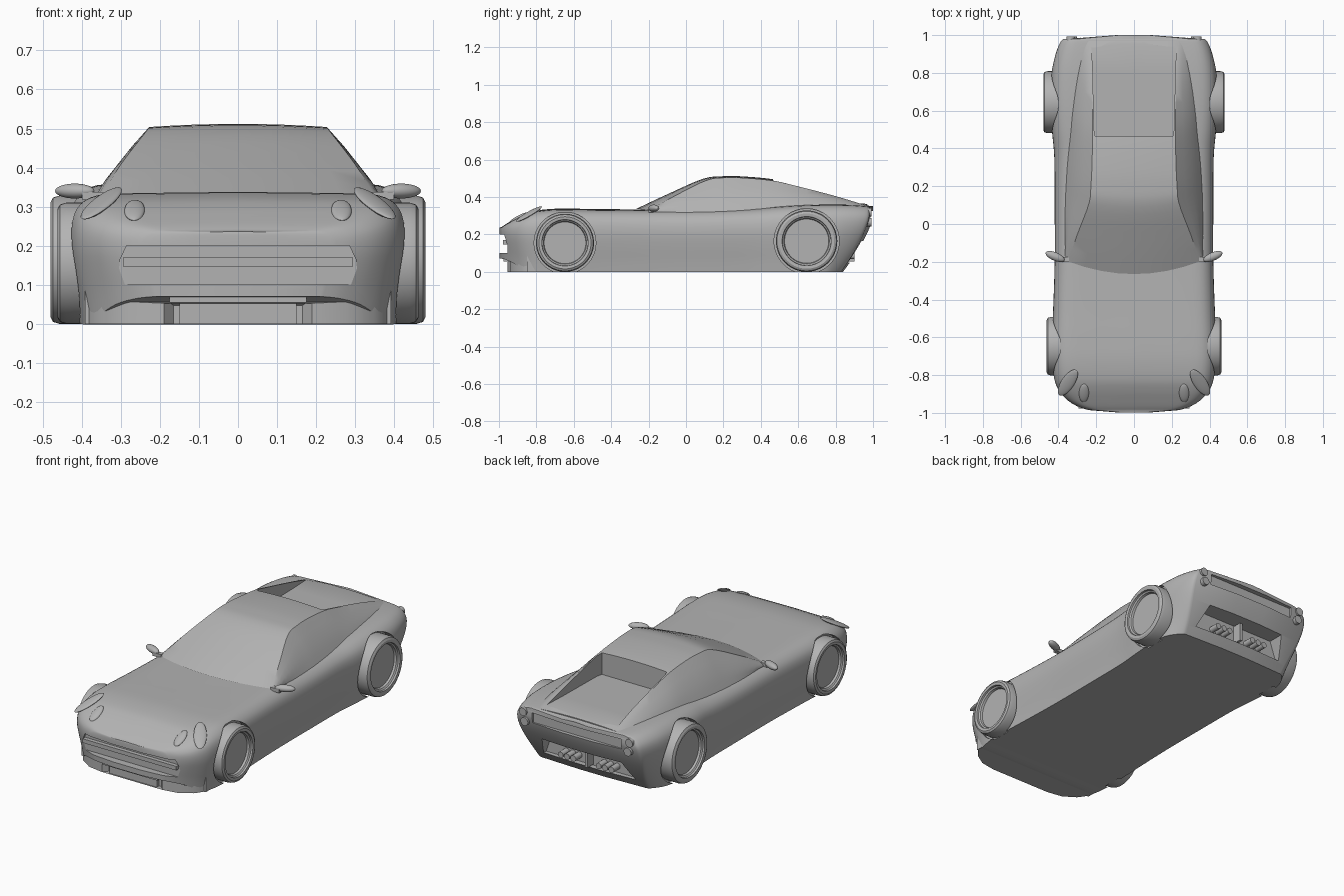
import bpy, bmesh, math
from mathutils import Vector

if "Cube" in bpy.data.objects:
    bpy.data.objects.remove(bpy.data.objects["Cube"], do_unlink=True)

paint = bpy.data.materials.new("plain_grey")
paint.use_nodes = True
GREY = (0.45, 0.45, 0.45, 1)
paint.diffuse_color = GREY
paint.node_tree.nodes["Principled BSDF"].inputs["Base Color"].default_value = GREY


def spline(points, steps):
    """Catmull-Rom curve through tuples of any size."""
    pts = [points[0]] + list(points) + [points[-1]]
    out = []
    for a, b, c, d in zip(pts, pts[1:], pts[2:], pts[3:]):
        for i in range(steps):
            t = i / steps
            out.append(tuple(q + t * ((r - p) + t * ((2*p - 5*q + 4*r - s) + t * (3*q - p - 3*r + s))) / 2
                             for p, q, r, s in zip(a, b, c, d)))
    return out + [tuple(points[-1])]


def finish(obj, name):
    obj.name = name
    obj.data.materials.clear()
    obj.data.materials.append(paint)
    bpy.ops.object.select_all(action='DESELECT')
    obj.select_set(True)
    bpy.context.view_layer.objects.active = obj
    bpy.ops.object.shade_smooth_by_angle(angle=math.radians(32))
    return obj


def loft(name, half_rings):
    """Skin half rings (first and last point on x = 0), mirrored over x."""
    bm = bmesh.new()
    n = len(half_rings[0])
    rings = []
    for half in half_rings:
        full = list(half) + [(-x, y, z) for x, y, z in half[-2:0:-1]]
        rings.append([bm.verts.new(p) for p in full])
    m = len(rings[0])
    for a, b in zip(rings, rings[1:]):
        for i in range(m):
            j = (i + 1) % m
            bm.faces.new((a[i], a[j], b[j], b[i]))
    for r in (rings[0], rings[-1]):
        for i in range(n - 1):
            quad = [r[i], r[i + 1], r[(m - i - 1) % m], r[(m - i) % m]]
            bm.faces.new(list(dict.fromkeys(quad)))
    bmesh.ops.recalc_face_normals(bm, faces=bm.faces)
    mesh = bpy.data.meshes.new(name)
    bm.to_mesh(mesh)
    bm.free()
    obj = bpy.data.objects.new(name, mesh)
    bpy.context.collection.objects.link(obj)
    return finish(obj, name)


def box(name, x, y, z):
    """Box from three (low, high) ranges."""
    spans = (x, y, z)
    bpy.ops.mesh.primitive_cube_add(size=1, location=[(a + b) / 2 for a, b in spans])
    obj = bpy.context.object
    for v in obj.data.vertices:
        v.co = [c * (b - a) for c, (a, b) in zip(v.co, spans)]
    return finish(obj, name)


def cylinder(name, radius, depth, location, rotation):
    bpy.ops.mesh.primitive_cylinder_add(vertices=64, radius=radius, depth=depth,
                                        location=location, rotation=rotation)
    return finish(bpy.context.object, name)


def pod(name, location, scale, rotation=(0, 0, 0)):
    bpy.ops.mesh.primitive_uv_sphere_add(segments=28, ring_count=14, radius=1,
                                         location=location, rotation=rotation)
    obj = bpy.context.object
    for v in obj.data.vertices:
        v.co = [c * s for c, s in zip(v.co, scale)]
    return finish(obj, name)


def cut(target, cutter):
    mod = target.modifiers.new("cut", 'BOOLEAN')
    mod.operation, mod.solver, mod.object = 'DIFFERENCE', 'EXACT', cutter
    bpy.context.view_layer.objects.active = target
    bpy.ops.object.modifier_apply(modifier=mod.name)
    bpy.data.objects.remove(cutter, do_unlink=True)


# Body shell: side outline of one section, as fractions of width and height
side = spline([(.93, 0), (.95, .18), (.98, .4), (1, .62), (.985, .8), (.93, .915),
               (.82, .985), (.6, 1), (.3, 1.005), (0, 1.01)], 3)
# Stations: y, half width, top, bottom, lower tuck
stations = spline([
    (-.985, .25, .238, .07, .1), (-.965, .31, .252, .065, .1), (-.93, .365, .272, .05, .08),
    (-.88, .405, .298, .02, .05), (-.82, .425, .32, 0, .02), (-.72, .435, .333, 0, 0),
    (-.6, .435, .334, 0, 0), (-.45, .428, .332, 0, 0), (-.2, .42, .33, 0, 0),
    (.1, .42, .33, 0, 0), (.35, .422, .338, 0, 0), (.5, .435, .35, 0, 0),
    (.65, .444, .358, 0, 0), (.8, .44, .36, 0, .02), (.9, .424, .357, 0, .05),
    (.965, .402, .352, 0, .07), (.98, .385, .349, 0, .08)], 4)
stations = [(-.997, .1, .235, .07, .1)] + stations + [(1, .1, .349, 0, .08)]


def body_ring(y, w, top, low, tuck):
    ring = [(0, y, low)]
    for fx, fz in side:
        ring.append((fx * w * (1 - tuck * (1 - fz)), y, low + fz * (top - low)))
    out = []
    for x, yy, z in ring:
        if yy > .7:      # tail leans forward towards the floor
            lean = .16 * max(0, (.3 - z) / .3) ** 1.4
            yy = .7 + (yy - .7) * (.3 - lean) / .3
        out.append((x, yy, z))
    return out


body = loft("body_shell", [body_ring(*s) for s in stations])


def lying_lamp(name, x, y, size):
    hit, spot, normal, _ = body.ray_cast(Vector((x, y, 1)), Vector((0, 0, -1)))
    lamp = pod(name, spot, size)
    lamp.rotation_euler = normal.to_track_quat('Z', 'Y').to_euler()


# Headlights resting on the front wings
bpy.context.view_layer.update()
for tag, s in (("left", 1), ("right", -1)):
    lying_lamp("headlight_" + tag, s * .35, -.84, (.034, .09, .01))
    lying_lamp("small_headlight_" + tag, s * .265, -.895, (.026, .055, .01))

# Wheels and arches
for place, y, radius, outer in (("front", -.647, .155, .462), ("rear", .645, .164, .48)):
    for tag, s in (("left", 1), ("right", -1)):
        cut(body, cylinder("arch_cutter", radius + .01, .2, (s * .49, y, radius), (0, math.pi / 2, 0)))
        profile = [(0, outer - .03), (.72, outer - .03), (.74, outer - .018), (.79, outer - .012),
                   (.8, outer - .002), (.9, outer), (.97, outer - .006), (1, outer - .022),
                   (1, .385), (0, .385)]
        bm = bmesh.new()
        verts = [bm.verts.new((s * px, y, radius + r * radius)) for r, px in profile]
        edges = [bm.edges.new(pair) for pair in zip(verts, verts[1:])]
        bmesh.ops.spin(bm, geom=verts + edges, cent=(0, y, radius), axis=(1, 0, 0),
                       angle=math.tau, steps=56)
        bmesh.ops.remove_doubles(bm, verts=bm.verts, dist=.0002)
        bmesh.ops.recalc_face_normals(bm, faces=bm.faces)
        mesh = bpy.data.meshes.new("wheel")
        bm.to_mesh(mesh)
        bm.free()
        wheel = bpy.data.objects.new("wheel", mesh)
        bpy.context.collection.objects.link(wheel)
        finish(wheel, place + "_wheel_" + tag)

# Grille mouth, tail slot and exhaust bay
mouth = [(0, .1), (.31, .1), (.302, .165), (.285, .2), (0, .2)]
cut(body, loft("mouth_cutter", [[(x, y, z) for x, z in mouth] for y in (-1.1, -.955)]))
cut(body, box("slot_cutter", (-.28, .28), (.972, 1.1), (.265, .325)))
bay = [(0, .05), (.29, .05), (.25, .165), (0, .165)]
cut(body, loft("bay_cutter", [[(x, y, z) for x, z in bay] for y in (.845, 1.1)]))
finish(body, "body_shell")

box("grille_bar", (-.295, .295), (-.978, -.95), (.147, .17))
box("chin_block", (-.175, .175), (-.975, -.9), (.055, .08))
box("splitter_centre", (-.15, .15), (-.945, -.8), (0, .055))

# Splitter: an outline in plan with a sloped upper edge
plan = [(0, -.925), (.165, -.925), (.19, -.955), (.28, -.94), (.35, -.895), (.388, -.84),
        (.395, -.78), (0, -.78)]
loft("splitter", [[(x, y, 0) for x, y in plan], [(x, y, .045 + .04 * x) for x, y in plan]])
for tag, s in (("left", 1), ("right", -1)):
    box("corner_fin_" + tag, sorted((s * .372, s * .392)), (-.85, -.8), (0, .085))

# Cabin: y, roof half width, roof height, base half width, base height, plan bow
cabin_stations = [
    (-.265, .35, .337, .36, .31, .55), (-.09, .298, .419, .368, .31, .45),
    (.09, .238, .497, .368, .31, .35), (.2, .228, .511, .366, .31, .1),
    (.32, .222, .509, .36, .315, 0), (.47, .22, .494, .35, .32, 0),
    (.6, .22, .464, .34, .33, 0), (.8, .226, .412, .315, .335, 0),
    (.97, .236, .36, .275, .335, 0)]


def cabin_ring(y, wt, zt, wb, zb, bow):
    edge = zt - .008
    ring = [(0, zb), (wb, zb)]
    for t in (.25, .5, .75):
        puff = .012 * math.sin(math.pi * t)
        ring.append((wb + (wt - wb) * t + puff, zb + (edge - zb) * t))
    ring += [(wt * f, zt - .008 * f * f) for f in (1, .75, .5, .25, 0)]
    return [(x, y + bow * x * x, z) for x, z in ring]


cabin = loft("cabin", [cabin_ring(*s) for s in spline(cabin_stations, 4)])

# Sunken rear deck between the sail panels
well = [(y, w) for y, w in ((.465, .205), (.5, .212), (.8, .218), (1.1, .232))]
cut(cabin, loft("deck_cutter", [[(0, y, .365), (w, y, .365), (w, y, .7), (0, y, .7)] for y, w in well]))
finish(cabin, "cabin")

# Mirrors, tail lamps and exhaust pipes
for tag, s in (("left", 1), ("right", -1)):
    pod("mirror_" + tag, (s * .418, -.172, .34), (.054, .022, .019), (0, 0, s * .4))
    box("mirror_arm_" + tag, sorted((s * .345, s * .4)), (-.2, -.175), (.318, .338))
    for size, x, z in (("upper", .335, .318), ("lower", .325, .265)):
        cylinder(size + "_tail_lamp_" + tag, .023, .05, (s * x, .968, z), (math.pi / 2, 0, 0))
    for i in range(3):
        cylinder("exhaust_%s_%d" % (tag, i), .017, .08, (s * (.08 + i * .04), .862, .085),
                 (math.pi / 2, 0, 0))
box("diffuser_fin", (-.008, .008), (.84, .9), (.055, .16))
